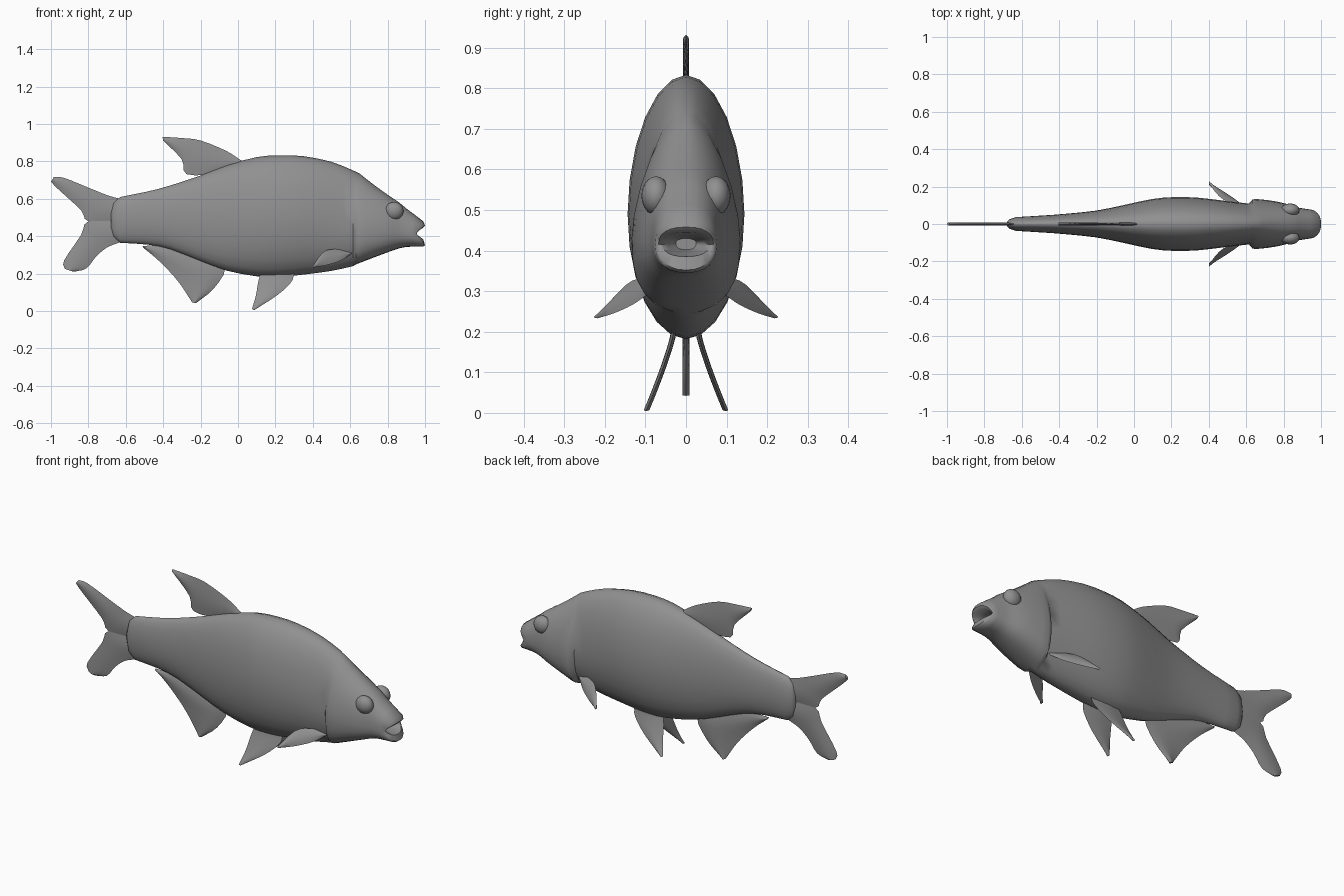
import bpy, bmesh, math
from mathutils import Vector

if "Cube" in bpy.data.objects:
    bpy.data.objects.remove(bpy.data.objects["Cube"])

grey = bpy.data.materials.new("fish_grey")
grey.diffuse_color = (0.28, 0.28, 0.28, 1)
grey.use_nodes = True
grey.node_tree.nodes["Principled BSDF"].inputs["Base Color"].default_value = grey.diffuse_color


def finish(name, bm, angle):
    bmesh.ops.recalc_face_normals(bm, faces=bm.faces)
    me = bpy.data.meshes.new(name)
    bm.to_mesh(me)
    bm.free()
    me.materials.append(grey)
    ob = bpy.data.objects.new(name, me)
    bpy.context.collection.objects.link(ob)
    bpy.ops.object.select_all(action='DESELECT')
    ob.select_set(True)
    bpy.context.view_layer.objects.active = ob
    bpy.ops.object.shade_smooth_by_angle(angle=math.radians(angle))


def curve(pts, sub=3):
    """Catmull-Rom curve through the points."""
    p = [Vector(v) for v in pts]
    p = [2 * p[0] - p[1]] + p + [2 * p[-1] - p[-2]]
    out = []
    for a, b, c, d in zip(p, p[1:], p[2:], p[3:]):
        for k in range(sub):
            t = k / sub
            out.append(0.5 * (2 * b + (c - a) * t + (2 * a - 5 * b + 4 * c - d) * t * t
                              + (3 * b - a - 3 * c + d) * t ** 3))
    return out + [p[-2]]


def skin(name, rings, angle):
    """Closed skin over rings of points."""
    bm = bmesh.new()
    loops = [[bm.verts.new(p) for p in ring] for ring in rings]
    n = len(loops[0])
    for r, q in zip(loops, loops[1:]):
        for i in range(n):
            bm.faces.new((r[i], r[(i + 1) % n], q[(i + 1) % n], q[i]))
    bm.faces.new(loops[0])
    bm.faces.new(loops[-1])
    finish(name, bm, angle)


def section(x, top, bot, w, bow=0.0, sides=24):
    """Rounded cross-section; the head is squarer below, and bow pushes the lips forward."""
    ramp = lambda a, b: min(1, max(0, (x - a) / (b - a)))
    zc = .49 - .06 * ramp(.4, .65) - .015 * ramp(.65, .95)
    head = x > .62
    nu = 1.6 + .8 * ramp(.65, .95) if head else 1.92
    nl = 2.7 - .4 * ramp(.65, .95) if head else 2
    ring = []
    for i in range(sides):
        a = 2 * math.pi * i / sides
        c, s = math.cos(a), math.sin(a)
        p, h = (2 / nu, top - zc) if s > 0 else (2 / nl, zc - bot)
        ring.append((x + bow * abs(s), w * math.copysign(abs(c) ** p, c),
                     zc + h * math.copysign(abs(s) ** p, s)))
    return ring


def fin(name, edge_a, edge_b, thick, side=1, offset=lambda x, z: 0.0, across=6):
    """Lens-shaped fin between two edges given in x, z; offset gives its y."""
    rows = []
    for a, b in zip(curve(edge_a), curve(edge_b)):
        row = []
        for k in range(2 * across):
            u = k / across
            p = a.lerp(b, min(u, 2 - u))
            row.append((p.x, side * (offset(p.x, p.y) + thick * math.sin(math.pi * u)), p.y))
        rows.append(row)
    skin(name, rows, 60)


# Body: x, top, bottom, half width from tail root to gills
trunk = curve([
    (-.63, .61, .365, .037), (-.48, .64, .355, .046), (-.36, .672, .33, .055),
    (-.2, .725, .267, .072), (-.06, .78, .216, .1), (.1, .823, .186, .134),
    (.22, .833, .183, .144), (.35, .828, .195, .14), (.5, .798, .215, .122),
    (.615, .752, .24, .109)], 2)
tail_cap = [(-.68, .525, .445, .012), (-.665, .58, .395, .026)]
# Head: flares out at the gill edge and narrows to the snout
head = [(.632, .744, .25, .13)] + curve([
    (.65, .735, .257, .134), (.72, .68, .284, .127), (.8, .622, .314, .112),
    (.86, .582, .335, .092), (.9, .548, .343, .084)], 2)
# Lips and hollow mouth, with forward bow
mouth = [(.925, .515, .345, .08, .02), (.95, .48, .345, .076, .04), (.955, .458, .352, .068, .045),
         (.95, .445, .385, .058, .04), (.92, .438, .395, .045, .02), (.89, .43, .402, .025)]
skin("body_and_head", [section(*s) for s in tail_cap + trunk + head + mouth], 50)

# Fins on the centre line
fin("dorsal_fin",
    [(.02, .803), (-.06, .855), (-.2, .912), (-.3, .925), (-.405, .932)],
    [(0, .78), (-.12, .735), (-.275, .732), (-.3, .81), (-.4, .912)], .007)
fin("tail_fin_upper",
    [(-.63, .6), (-.7, .62), (-.8, .66), (-.93, .712), (-.985, .716)],
    [(-.63, .48), (-.8, .48), (-.84, .54), (-.965, .655), (-1, .692)], .008)
fin("tail_fin_lower",
    [(-.63, .368), (-.7, .34), (-.76, .29), (-.81, .228), (-.88, .21)],
    [(-.63, .48), (-.8, .48), (-.84, .405), (-.93, .27), (-.925, .225)], .008)
fin("anal_fin",
    [(-.51, .348), (-.4, .345), (-.18, .27), (-.07, .228), (-.13, .12), (-.225, .042)],
    [(-.505, .338), (-.43, .275), (-.36, .205), (-.31, .145), (-.27, .085), (-.245, .046)], .009)

# Paired fins and eye mounds
for side, label in ((-1, "right"), (1, "left")):
    fin("pelvic_fin_" + label,
        [(.3, .205), (.285, .155), (.21, .085), (.085, .004)],
        [(.12, .2), (.108, .155), (.095, .08), (.075, .012)], .007, side,
        lambda x, z: .03 + .07 * max(0, 1 - z / .2) ** 1.2)
    fin("pectoral_fin_" + label,
        [(.615, .318), (.52, .331), (.455, .315), (.4, .24)],
        [(.61, .308), (.55, .27), (.475, .246), (.405, .233)],
        .009, side, lambda x, z: .22 - .5 * (x - .4) - .55 * (z - .235))
    bm = bmesh.new()
    bmesh.ops.create_uvsphere(bm, u_segments=16, v_segments=10, radius=1)
    for v in bm.verts:
        v.co = Vector((.835 + .05 * v.co.x, side * (.074 + .036 * v.co.y), .535 + .048 * v.co.z))
    finish("eye_" + label, bm, 60)
